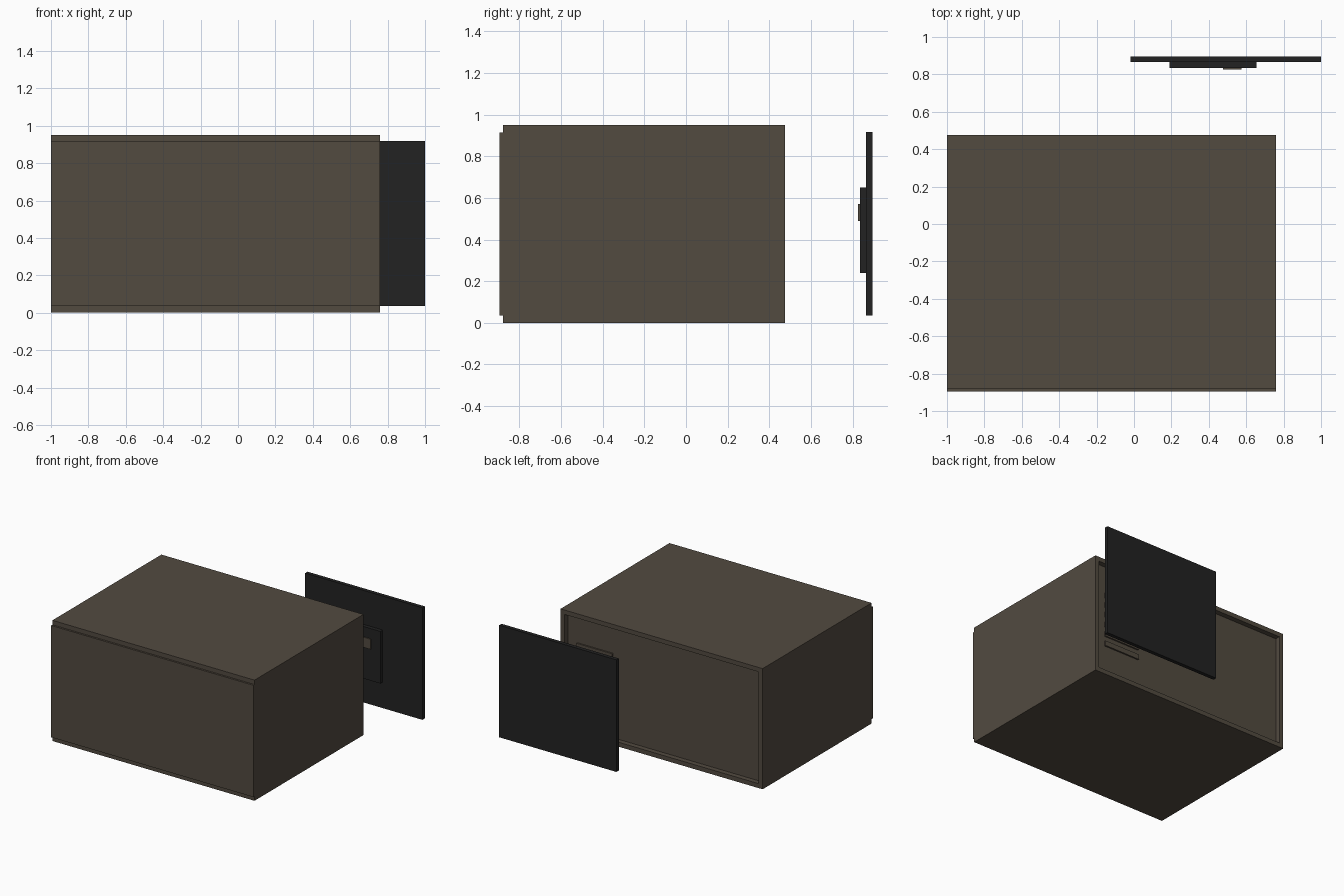
import bpy

old = bpy.data.objects.get("Cube")
if old:
    bpy.data.objects.remove(old, do_unlink=True)


def make_material(name, color):
    mat = bpy.data.materials.new(name)
    mat.use_nodes = True
    mat.diffuse_color = color
    mat.node_tree.nodes["Principled BSDF"].inputs["Base Color"].default_value = color
    return mat


brown = make_material("dark brown", (0.085, 0.069, 0.051, 1))
black = make_material("soft black", (0.016, 0.016, 0.016, 1))


def box(name, low, high, mat):
    """Box spanning two opposite corners."""
    centre = [(a + b) / 2 for a, b in zip(low, high)]
    bpy.ops.mesh.primitive_cube_add(size=1, location=centre)
    obj = bpy.context.object
    obj.name = name
    obj.scale = [b - a for a, b in zip(low, high)]
    bpy.ops.object.transform_apply(location=False, rotation=False, scale=True)
    obj.data.materials.append(mat)
    return obj


# Cabinet extents
left, right = 0.76, -1.0
front, back = -0.88, 0.475
height, wall = 0.95, 0.035
inner_back = back - 0.04

# Cabinet shell: top, bottom and two sides
for name, z in (("bottom_board", 0), ("top_board", height - wall)):
    box(name, (right, front, z), (left, back, z + wall), brown)
for name, x in (("right_board", right), ("left_board", left - wall)):
    box(name, (x, front, wall), (x + wall, back, height - wall), brown)

# Front panel stands slightly proud; back panel is recessed in the rim
box("front_panel", (right, -0.895, wall), (left, front + 0.02, height - wall), brown)
box("back_panel", (right + wall, inner_back - 0.03, wall),
    (left - wall, inner_back, height - wall), brown)

# Low slatted vent on the back panel
for i in range(6):
    z = 0.26 + i * 0.08
    box(f"vent_slat_{i + 1}", (0.33, inner_back - 0.01, z),
        (0.64, inner_back + 0.012, z + 0.04), brown)

# Detached rear cover with its mounting plate and latch
box("rear_cover", (-0.02, 0.865, wall), (1.0, 0.895, 0.917), black)
box("mounting_plate", (0.19, 0.835, 0.24), (0.655, 0.865, 0.65), black)
box("latch", (0.475, 0.827, 0.49), (0.575, 0.835, 0.57), brown)
